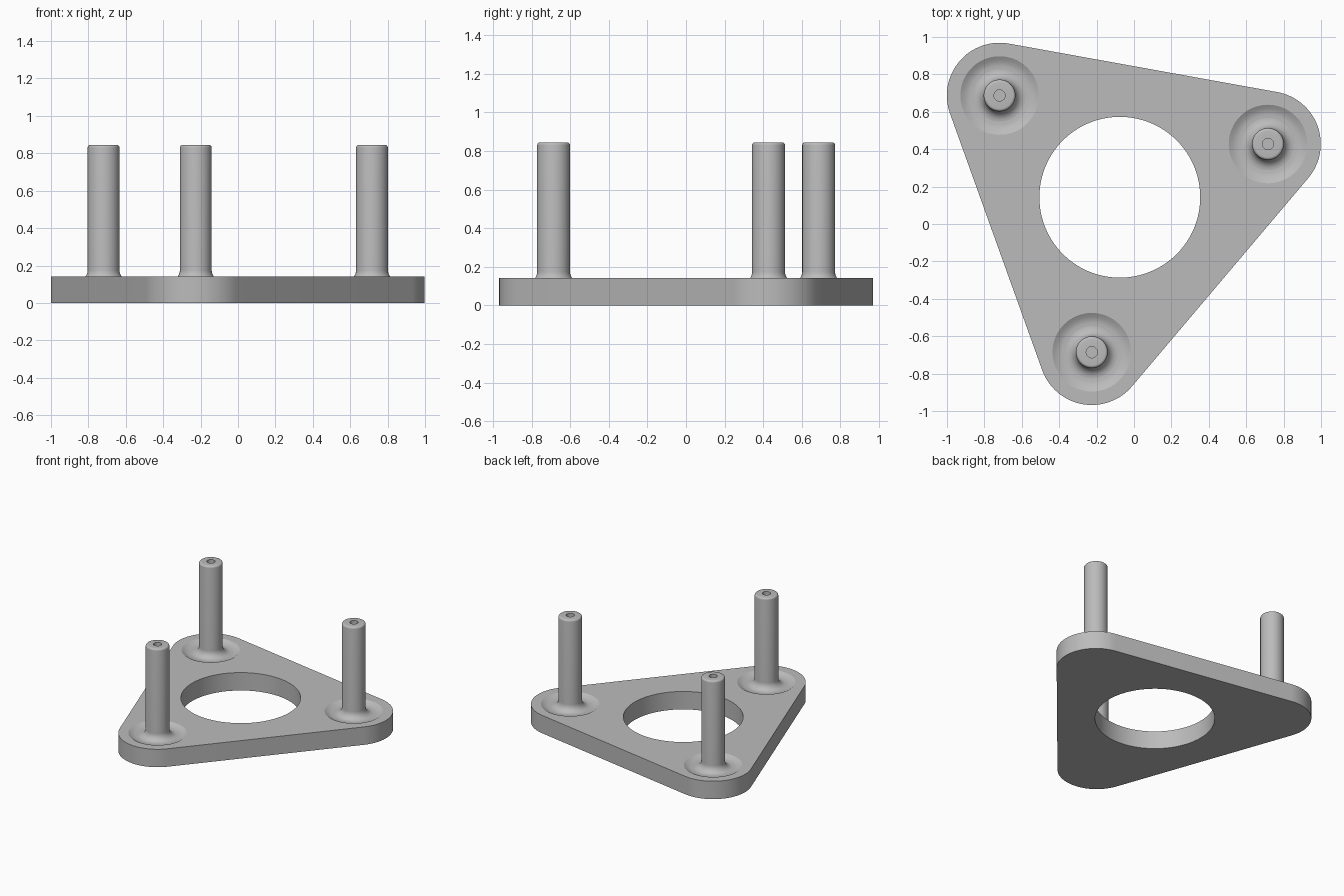
import bpy, bmesh, math
from mathutils import Matrix, Vector

cube = bpy.data.objects.get("Cube")
if cube:
    bpy.data.objects.remove(cube, do_unlink=True)

grey = bpy.data.materials.new("light grey metal")
grey.use_nodes = True
grey.diffuse_color = (0.5, 0.5, 0.5, 1)
grey.node_tree.nodes["Principled BSDF"].inputs["Base Color"].default_value = (0.5, 0.5, 0.5, 1)

CENTRE = Vector((-0.076, 0.143, 0))
PIN_DISTANCE, CORNER_R, THICK = 0.842, 0.282, 0.142
PIN_R, TOP, FLOOR = 0.085, 0.845, 0.12
ANGLES = [math.radians(19.76 + 120 * i) for i in range(3)]


def polar(radius, angle):
    return Vector((radius * math.cos(angle), radius * math.sin(angle), 0))


def make_object(name, bm, location):
    bmesh.ops.recalc_face_normals(bm, faces=bm.faces)
    mesh = bpy.data.meshes.new(name)
    bm.to_mesh(mesh)
    bm.free()
    mesh.materials.append(grey)
    obj = bpy.data.objects.new(name, mesh)
    obj.location = location
    bpy.context.collection.objects.link(obj)
    return obj


def lathe(name, profile, location, steps=64):
    """Spin a (radius, height) profile around the z axis."""
    bm = bmesh.new()
    verts = [bm.verts.new((r, 0, z)) for r, z in profile]
    edges = [bm.edges.new(pair) for pair in zip(verts, verts[1:])]
    bmesh.ops.spin(bm, geom=verts + edges, axis=(0, 0, 1), cent=(0, 0, 0),
                   angle=math.tau, steps=steps)
    bmesh.ops.remove_doubles(bm, verts=bm.verts, dist=0.0001)
    return make_object(name, bm, location)


def smooth(obj):
    bpy.ops.object.select_all(action="DESELECT")
    obj.select_set(True)
    bpy.context.view_layer.objects.active = obj
    bpy.ops.object.shade_smooth_by_angle(angle=math.radians(30))


def arc(cx, cz, radius, start, end, steps=8):
    """Profile points along an arc, angles in degrees."""
    angles = [math.radians(start + (end - start) * i / steps) for i in range(steps + 1)]
    return [(cx + radius * math.cos(a), cz + radius * math.sin(a)) for a in angles]


# Rounded triangular base plate
bm = bmesh.new()
outline = []
for a in ANGLES:
    for i in range(33):
        turn = a + math.radians(-60 + 120 * i / 32)
        outline.append(bm.verts.new(polar(PIN_DISTANCE, a) + polar(CORNER_R, turn)))
face = bm.faces.new(outline)
solid = bmesh.ops.extrude_face_region(bm, geom=[face])
bmesh.ops.translate(bm, vec=(0, 0, THICK),
                    verts=[v for v in solid["geom"] if isinstance(v, bmesh.types.BMVert)])
plate = make_object("base_plate", bm, CENTRE)

# Cutters: central opening, and a pin bore with a shallow dish above it
cutters = [lathe("opening_cutter", [(0, -0.1), (0.43, -0.1), (0.43, 0.3), (0, 0.3)],
                 CENTRE, 96)]
dish = [(0, -0.1), (PIN_R, -0.1), (PIN_R, FLOOR), (0.155, FLOOR), (0.17, 0.122),
        (0.19, 0.13), (0.21, THICK), (0.21, 0.3), (0, 0.3)]
for a in ANGLES:
    cutters.append(lathe("dish_cutter", dish, CENTRE + polar(PIN_DISTANCE, a)))
for cutter in cutters:
    cutter.hide_render = True
    cut = plate.modifiers.new("cut", "BOOLEAN")
    cut.operation = "DIFFERENCE"
    cut.solver = "EXACT"
    cut.object = cutter
    bpy.context.view_layer.objects.active = plate
    bpy.ops.object.modifier_apply(modifier=cut.name)
    bpy.data.objects.remove(cutter, do_unlink=True)
smooth(plate)

# Pins with a filleted foot, rounded rim and blind centre hole
FILLET, RIM, HOLE = 0.055, 0.015, 0.03
pin = [(0, 0), (PIN_R, 0), (PIN_R, FLOOR)]
pin += arc(PIN_R + FILLET, FLOOR + FILLET, FILLET, 270, 180)
pin += arc(PIN_R - RIM, TOP - RIM, RIM, 0, 90, 5)
pin += [(HOLE, TOP), (HOLE, TOP - 0.06), (0, TOP - 0.06)]
for name, a in zip(("left_pin", "back_right_pin", "front_pin"), ANGLES):
    smooth(lathe(name, pin, CENTRE + polar(PIN_DISTANCE, a)))
